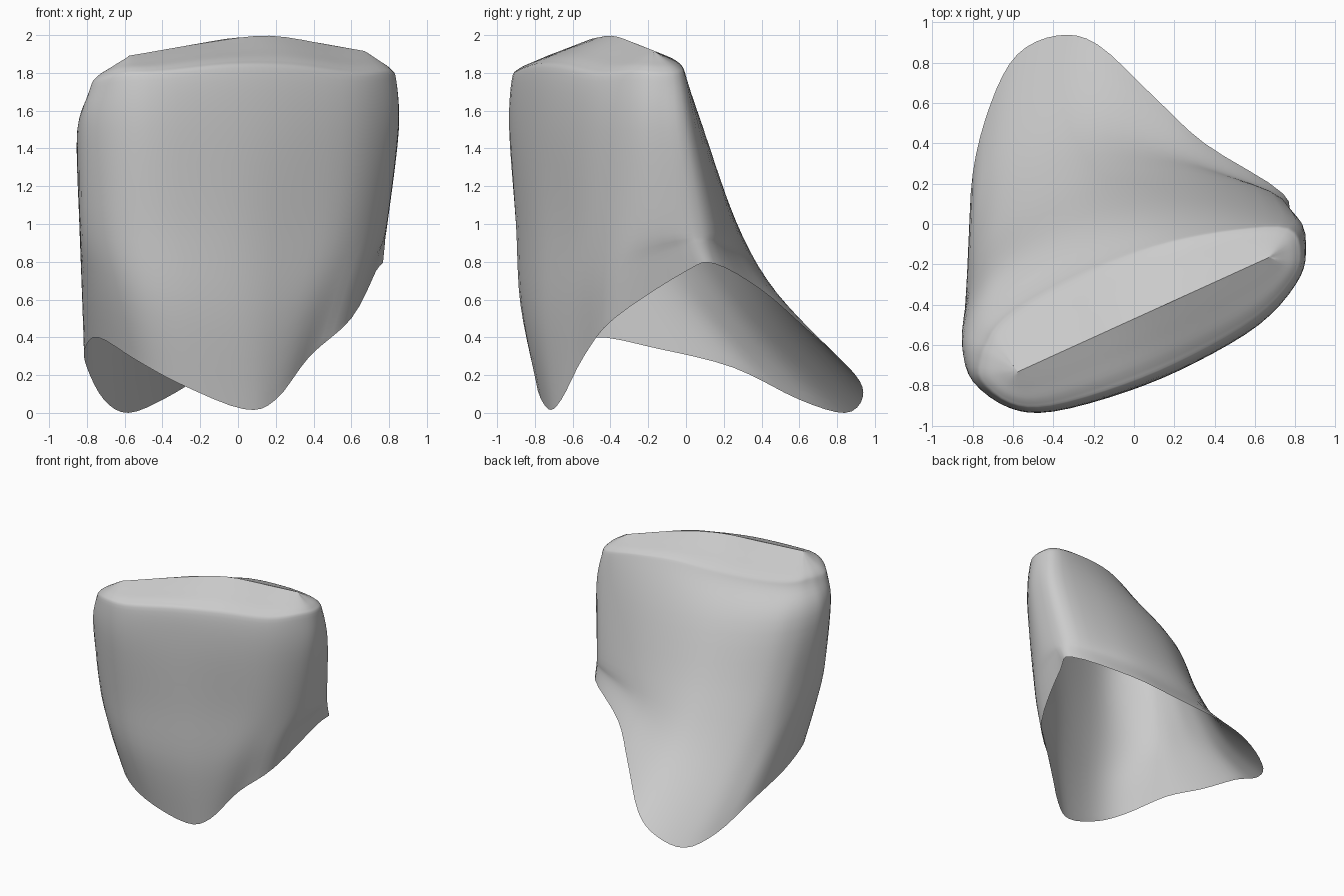
import bpy, bmesh
from mathutils import Vector

if "Cube" in bpy.data.objects:
    bpy.data.objects.remove(bpy.data.objects["Cube"])

# Open lower rim, counterclockwise from the right corner: back tip, left notch, front tip
rim = [(.74, .15, .79), (.35, .40, .65), (.10, .63, .45), (-.18, .89, .21),
       (-.38, .935, .08), (-.58, .84, 0), (-.71, .60, .07), (-.80, .25, .24),
       (-.81, -.15, .34), (-.74, -.50, .40), (-.54, -.73, .28), (-.30, -.79, .15),
       (.03, -.73, .02), (.20, -.66, .07), (.38, -.54, .30), (.60, -.38, .50), (.73, 0, .75)]
# Wedge-shaped sections of the block
waist = [(.74, .12), (.42, .23), (.10, .27), (-.22, .25), (-.46, .15), (-.66, 0),
         (-.77, -.15), (-.82, -.30), (-.84, -.47), (-.81, -.68), (-.65, -.85),
         (-.40, -.90), (0, -.81), (.32, -.66), (.58, -.50), (.74, -.30), (.79, -.08)]
shoulder = [(.80, .03), (.45, .09), (.10, .08), (-.22, .01), (-.48, -.11), (-.67, -.24),
            (-.77, -.36), (-.83, -.49), (-.85, -.62), (-.80, -.78), (-.62, -.91),
            (-.40, -.93), (-.03, -.83), (.30, -.69), (.62, -.50), (.80, -.30), (.85, -.14)]
# Crest line along the top
crest_a, crest_b = Vector((-.57, -.73)), Vector((.66, -.17))


def catmull(a, b, c, d, t):
    return .5 * (2 * b + (c - a) * t + (2 * a - 5 * b + 4 * c - d) * t * t
                 + (3 * b - a - 3 * c + d) * t ** 3)


def smooth_path(pts, steps, closed):
    n, out = len(pts), []
    for i in range(n if closed else n - 1):
        ids = [(i + k) % n if closed else min(max(i + k, 0), n - 1) for k in (-1, 0, 1, 2)]
        out += [catmull(*[pts[j] for j in ids], s / steps) for s in range(steps)]
    return out if closed else out + [pts[-1]]


def crown_ring(scale, drop):
    axis, ring = crest_b - crest_a, []
    for p in map(Vector, shoulder):
        t = min(max((p - crest_a).dot(axis) / axis.length_squared, 0), 1)
        c = crest_a + axis * t
        behind = max(0, axis.cross(p - c) / (axis.length * (p - c).length))
        q = c + (p - c) * scale * (1 - .3 * behind)
        d = (q - c).length
        z = 2.01 - .17 * ((q.x - .12) ** 2 + .004) ** .5 - .45 * d
        ring.append(Vector((q.x, q.y, z - drop)))
    return ring


# Stack of sections from rim to crest
rim = [Vector(p) for p in rim]
waist = [Vector((x, y, 1.0)) for x, y in waist]
flare = []
for a, b in zip(rim, waist):
    m = (a + b) / 2
    m.y -= .08 * a.y if a.y > 0 else -.04 * a.y
    flare.append(m)
rings = [rim, flare, waist,
         [Vector((x, y, 1.5)) for x, y in shoulder],
         crown_ring(.94, .05), crown_ring(.78, .005), crown_ring(.4, 0), crown_ring(0, 0)]
rings = [smooth_path(r, 4, True) for r in rings]
columns = [smooth_path(list(c), 5, False) for c in zip(*rings)]

# Skin the sections as one open shell, closed along the crest
bm = bmesh.new()
grid = [[bm.verts.new(p) for p in col] for col in columns]
for i, col in enumerate(grid):
    nxt = grid[(i + 1) % len(grid)]
    for j in range(len(col) - 1):
        bm.faces.new((col[j], nxt[j], nxt[j + 1], col[j + 1]))
bm.faces.new([col[-1] for col in grid])
bmesh.ops.remove_doubles(bm, verts=bm.verts, dist=.004)
mesh = bpy.data.meshes.new("shell")
bm.to_mesh(mesh)
bm.free()
shell = bpy.data.objects.new("shell", mesh)
bpy.context.collection.objects.link(shell)

# Plain grey surface
grey = bpy.data.materials.new("light grey")
grey.diffuse_color = (.6, .6, .6, 1)
grey.use_nodes = True
grey.node_tree.nodes["Principled BSDF"].inputs["Base Color"].default_value = grey.diffuse_color
mesh.materials.append(grey)
bpy.context.view_layer.objects.active = shell
shell.select_set(True)
bpy.ops.object.shade_smooth_by_angle(angle=.9)
